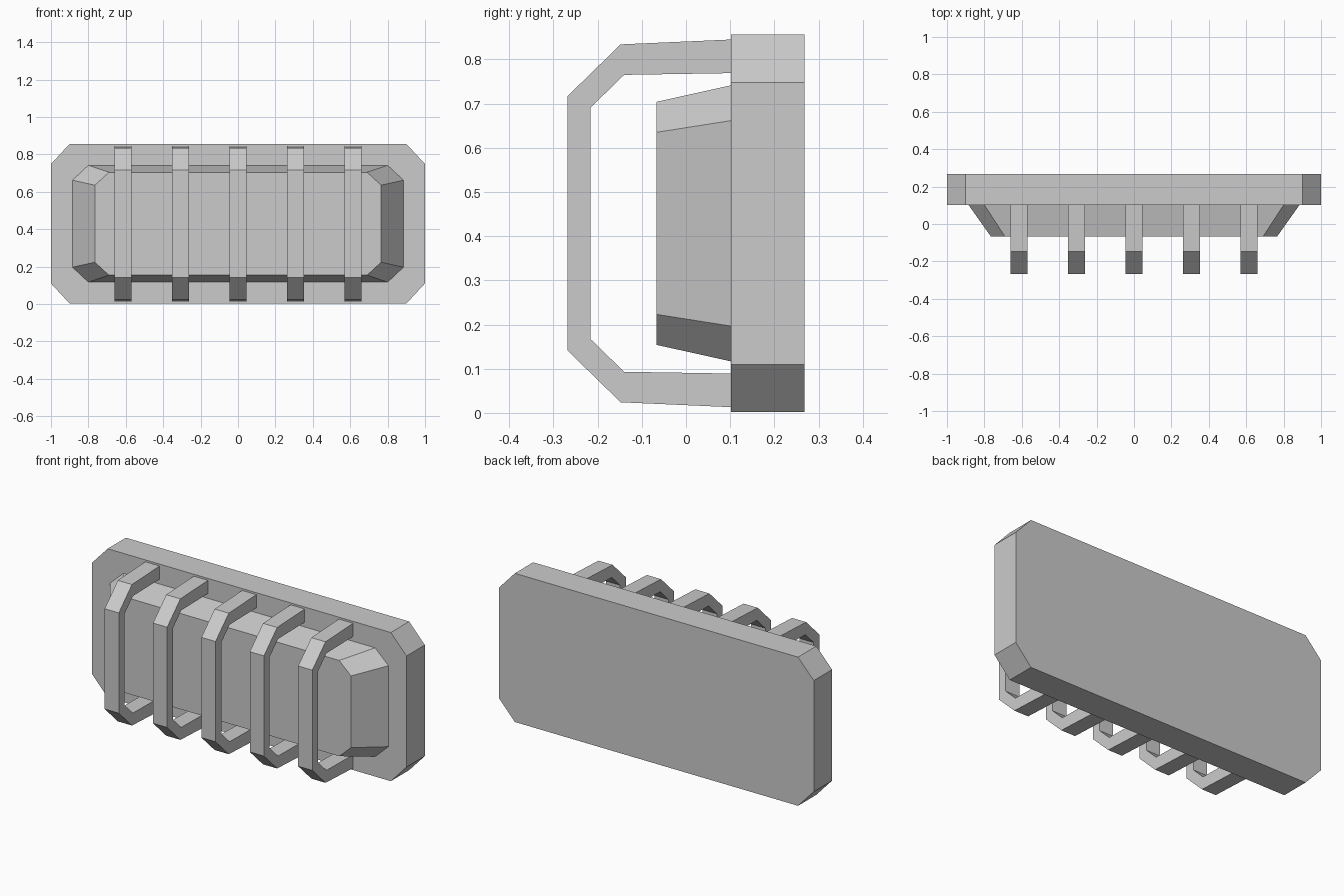
import bpy, bmesh

if "Cube" in bpy.data.objects:
    bpy.data.objects.remove(bpy.data.objects["Cube"])


def loft(name, rings):
    """Closed solid through two matching rings of 3D points."""
    bm = bmesh.new()
    a, b = [[bm.verts.new(p) for p in ring] for ring in rings]
    n = len(a)
    bm.faces.new(a)
    bm.faces.new(b[::-1])
    for i in range(n):
        j = (i + 1) % n
        bm.faces.new((a[i], b[i], b[j], a[j]))
    bmesh.ops.recalc_face_normals(bm, faces=bm.faces)
    mesh = bpy.data.meshes.new(name)
    bm.to_mesh(mesh)
    bm.free()
    obj = bpy.data.objects.new(name, mesh)
    bpy.context.collection.objects.link(obj)
    return obj


def octagon(y, hx, hz, cx, cz):
    """Chamfered rectangle facing y, with half sizes and corner cuts."""
    zc = 0.429
    pts = [(hx, hz - cz), (hx - cx, hz), (cx - hx, hz), (-hx, hz - cz),
           (-hx, cz - hz), (cx - hx, -hz), (hx - cx, -hz), (hx, cz - hz)]
    return [(x, y, zc + z) for x, z in pts]


# Mounting plate
loft("back_plate", [octagon(0.268, 1.0, 0.427, 0.1, 0.108),
                    octagon(0.102, 1.0, 0.427, 0.1, 0.108)])

# Tapered lens body
loft("lens", [octagon(0.102, 0.885, 0.3125, 0.085, 0.08),
              octagon(-0.067, 0.765, 0.275, 0.075, 0.069)])

# Guard bars: bent strap profile (y, z), outer edge then inner edge
strap = [(0.102, 0.845), (-0.148, 0.834), (-0.268, 0.717),
         (-0.268, 0.141), (-0.148, 0.024), (0.102, 0.013),
         (0.102, 0.089), (-0.14, 0.093), (-0.216, 0.167),
         (-0.216, 0.691), (-0.14, 0.765), (0.102, 0.769)]
for i in range(5):
    x = (i - 2) * 0.3075
    loft(f"guard_bar_{i + 1}",
         [[(x + s * 0.045, y, z) for y, z in strap] for s in (-1, 1)])
